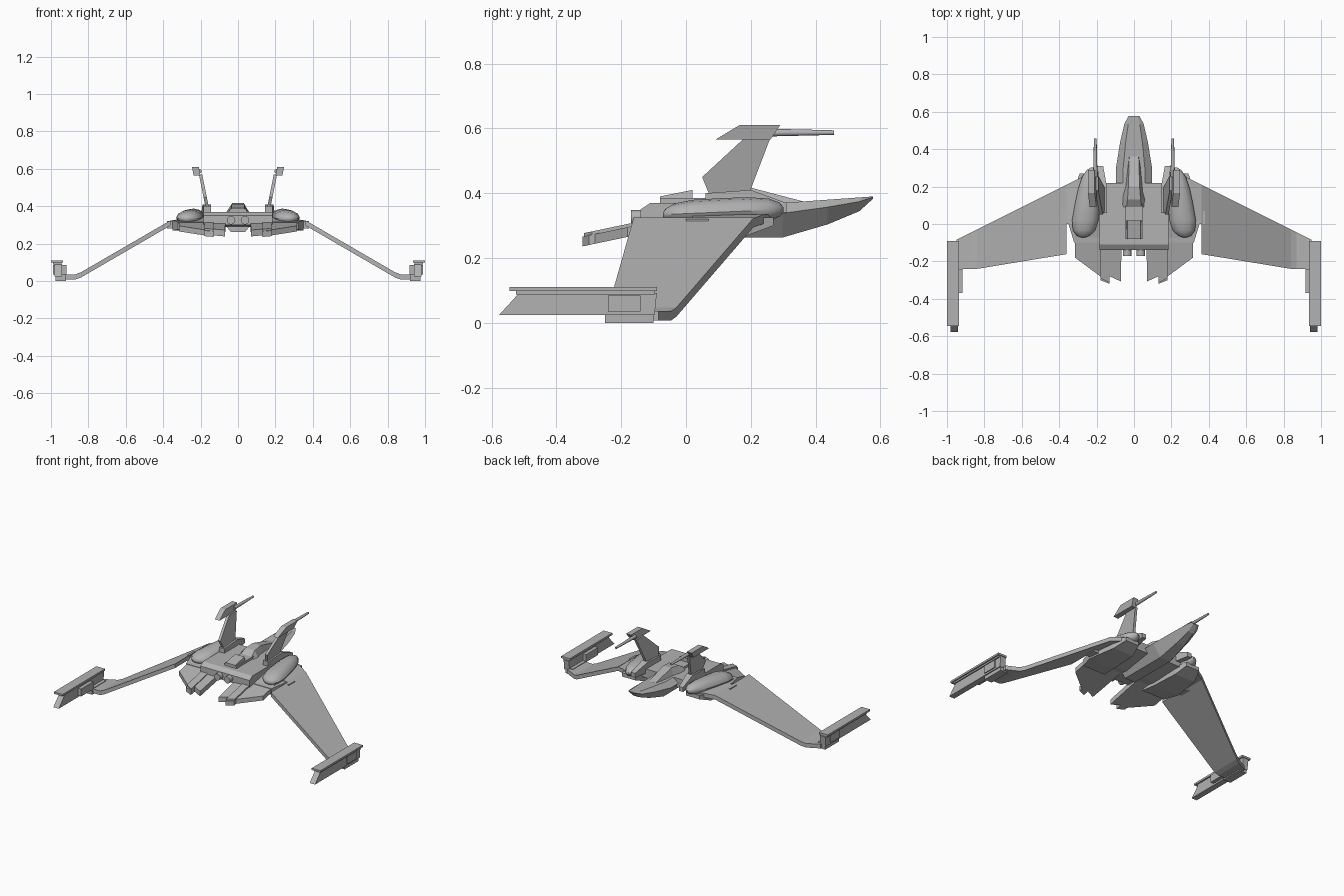
import bpy, bmesh, math

cube = bpy.data.objects.get("Cube")
if cube:
    bpy.data.objects.remove(cube, do_unlink=True)

grey = bpy.data.materials.new("hull_grey")
grey.use_nodes = True
colour = (.45, .45, .45, 1)
grey.diffuse_color = colour
grey.node_tree.nodes["Principled BSDF"].inputs["Base Color"].default_value = colour


def loft(name, rings, mirror=True, smooth=False):
    """Skin a row of matching rings, cap both ends, mirror across x if asked."""
    mesh = bpy.data.meshes.new(name)
    bm = bmesh.new()
    rows = [[bm.verts.new(point) for point in ring] for ring in rings]
    count = len(rows[0])
    for near, far in zip(rows, rows[1:]):
        for i in range(count):
            j = (i + 1) % count
            bm.faces.new((near[i], near[j], far[j], far[i]))
    bm.faces.new(rows[0])
    bm.faces.new(rows[-1])
    bmesh.ops.recalc_face_normals(bm, faces=bm.faces)
    bm.to_mesh(mesh)
    bm.free()
    mesh.materials.append(grey)
    part = bpy.data.objects.new(name, mesh)
    bpy.context.collection.objects.link(part)
    if mirror:
        part.modifiers.new("mirror", "MIRROR")
    if smooth:
        bpy.ops.object.select_all(action='DESELECT')
        part.select_set(True)
        bpy.context.view_layer.objects.active = part
        bpy.ops.object.shade_smooth_by_angle(angle=math.radians(35))


def slab(y, left, right, low, high):
    return [(left, y, low), (right, y, low), (right, y, high), (left, y, high)]


def block(name, x, y, z, mirror=True):
    loft(name, [slab(station, *x, *z) for station in y], mirror)


def oval(y, x, z, wide, tall, sides=12):
    turns = [math.tau * i / sides for i in range(sides)]
    return [(x + wide * math.cos(a), y, z + tall * math.sin(a)) for a in turns]


def tube(name, x, y, z, radii):
    loft(name, [oval(station, x, z, r, r) for station, r in zip(y, radii)], smooth=True)


def side_plate(name, profile, x, lean=0, mirror=True):
    """Plate cut from a (y, z) profile, leaning outward with height."""
    loft(name, [[(side + lean * (z - .4), y, z) for y, z in profile] for side in x], mirror)


# Nose and keel: narrows and lifts toward the tip
def nose_ring(t):
    growth = min(t, 1) ** .6
    wide = .03 + .067 * growth
    top = .39 - .02 * min(t, 1)
    low = .383 - .12 * growth
    chine = top - .3 * (top - low)
    y = .577 - .28 * t
    half = [(.6 * wide, top), (wide, chine), (.4 * wide, low)]
    return [(x, y, z) for x, z in half] + [(-x, y, z) for x, z in reversed(half)]


loft("nose_hull", [nose_ring(t) for t in (0, .15, .5, 1, 2.2)], mirror=False)


# Canopy and dorsal spine
def roof(y, base, crown, top):
    return [(-base, y, .35), (base, y, .35), (crown, y, top), (-crown, y, top)]


loft("canopy", [roof(.36, .035, .025, .375), roof(.2, .05, .03, .417),
                roof(.13, .07, .035, .41), roof(.09, .075, .04, .385)], mirror=False)
block("dorsal_spine", x=(-.045, .045), y=(.12, -.08), z=(.35, .385), mirror=False)
loft("spine_fairing", [roof(.02, .045, .035, .41), roof(-.08, .045, .035, .39)],
     mirror=False)

# Main body with sloped rear, engine tubes
side_plate("main_body", [(.22, .31), (.22, .37), (-.11, .37), (-.14, .35),
                         (-.14, .3), (0, .29)], x=(-.185, .185), mirror=False)
tube("engine_tube", x=.037, y=(-.12, -.17), z=.325, radii=(.023, .023))


# Large side pods: rounded ends, tapered and tilted in plan
def pod_ring(t):
    fullness = (1 - t ** 4) ** .5
    x = .248 - .024 * t
    return oval(.115 + .187 * t, x, .342 + .008 * t,
                fullness * (.066 - .014 * t), fullness * .043)


loft("side_pod", [pod_ring(t) for t in (-.995, -.95, -.8, -.5, 0, .4, .75, .93, .995)],
     smooth=True)

# Lower pod housing and wing root strut
loft("pod_housing", [slab(.27, .19, .29, .3, .325), slab(.19, .17, .32, .27, .325),
                     slab(0, .16, .35, .27, .325), slab(-.1, .15, .32, .275, .315)])
block("root_strut", x=(.33, .38), y=(.07, 0), z=(.28, .32))


# Rear flaps, drooping aft
def flap(name, plan, bottom, top):
    loft(name, [[(x, y, .303 + .21 * y + level) for x, y in plan]
                for level in (bottom, top)])


flap("outer_flap", [(.13, .05), (.315, .05), (.315, -.18), (.18, -.28),
                    (.18, -.3), (.13, -.32)], 0, .03)
flap("inner_flap", [(.065, 0), (.13, 0), (.13, -.28), (.07, -.307)], 0, .034)
flap("flap_rib", [(.13, -.1), (.18, -.1), (.18, -.29), (.13, -.315)], .03, .04)


# Drooping wings: straight edges, flat at the tip
def wing_section(x, trail):
    middle = min(.32, max(.52 - .58 * x, .022))
    lead = .39 - .5 * x
    low, high = middle - .014, middle + .014
    return [(x, trail, low), (x, lead, low), (x, lead, high), (x, trail, high)]


loft("wing_root", [wing_section(x, trail=.02) for x in (.24, .3, .365)])
loft("wing", [wing_section(x, trail=max(-.1 - .17 * x, -.24))
              for x in (.36, .84, .87, .95)])

# Wing tip cannons
block("tip_foot", x=(.92, .975), y=(-.25, -.1), z=(0, .04))
side_plate("tip_plate", [(-.577, .024), (-.515, .092), (-.09, .092), (-.097, .024)],
           x=(.942, .982))
block("tip_rail", x=(.935, 1), y=(-.545, -.09), z=(.098, .111))
block("rail_base", x=(.945, .99), y=(-.525, -.095), z=(.088, .1))
block("tip_panel", x=(.98, .988), y=(-.24, -.14), z=(.035, .085))
block("tip_inner_box", x=(.918, .945), y=(-.37, -.24), z=(.035, .085))

# Upright fins with top guns
loft("fin_base", [slab(.31, .165, .195, .34, .37), slab(.2, .145, .19, .34, .41),
                  slab(.06, .145, .185, .34, .4)])
side_plate("fin", [(.05, .45), (.18, .57), (.26, .57), (.195, .4), (.07, .4)],
           x=(.157, .175), lean=.2)
side_plate("fin_cap", [(.09, .565), (.165, .61), (.29, .61), (.26, .565)],
           x=(.168, .204), lean=.2)
tube("gun_barrel", x=.207, y=(.25, .38, .457), z=.587, radii=(.012, .009, .007))
